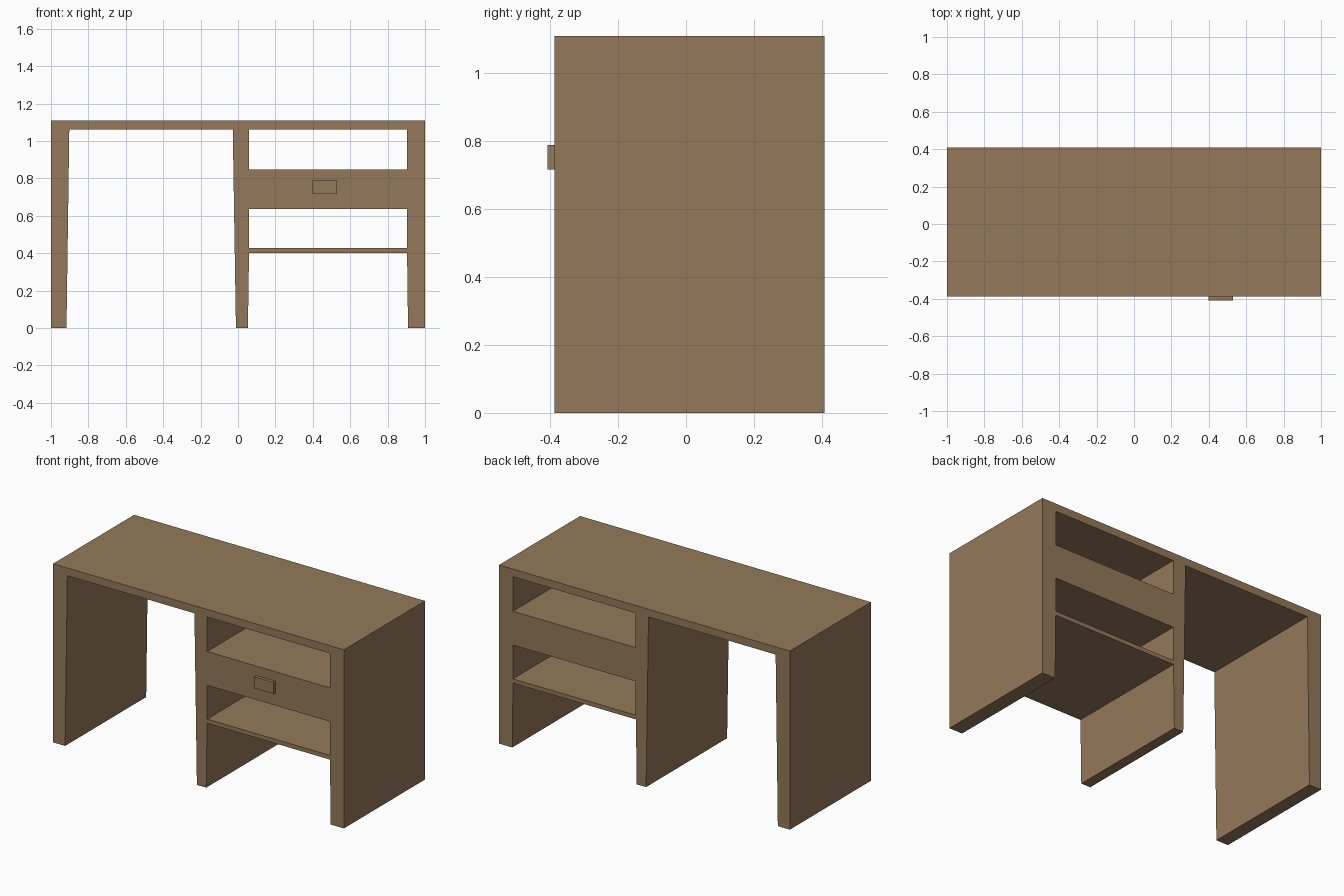
import bpy, math

if "Cube" in bpy.data.objects:
    bpy.data.objects.remove(bpy.data.objects["Cube"])

wood = bpy.data.materials.new("brown_wood")
wood.diffuse_color = (0.295, 0.19, 0.103, 1)
wood.use_nodes = True
wood.node_tree.nodes["Principled BSDF"].inputs["Base Color"].default_value = wood.diffuse_color

Y0, Y1 = -0.388, 0.408  # front and back planes


def rect(x0, x1, z0, z1):
    return [(x0, z0), (x1, z0), (x1, z1), (x0, z1)]


def extruded(name, loops, y0, y1):
    """Fill front-view loops (inner ones become holes) and extrude in depth."""
    cu = bpy.data.curves.new(name, 'CURVE')
    cu.dimensions = '2D'
    cu.fill_mode = 'BOTH'
    cu.extrude = (y1 - y0) / 2
    for pts in loops:
        sp = cu.splines.new('POLY')
        sp.points.add(len(pts) - 1)
        for p, (x, z) in zip(sp.points, pts):
            p.co = (x, z, 0, 1)
        sp.use_cyclic_u = True
    cu.materials.append(wood)
    ob = bpy.data.objects.new(name, cu)
    bpy.context.collection.objects.link(ob)
    ob.rotation_euler = (math.pi / 2, 0, 0)
    ob.location.y = (y0 + y1) / 2
    bpy.ops.object.select_all(action='DESELECT')
    ob.select_set(True)
    bpy.context.view_layer.objects.active = ob
    bpy.ops.object.convert(target='MESH')
    bpy.ops.object.shade_flat()
    return bpy.context.object


# Desk body: tapered legs, top, drawer block and shelf in one silhouette
outline = [(-1, 0), (-0.917, 0), (-0.902, 1.062), (-0.028, 1.062), (-0.011, 0),
           (0.053, 0), (0.059, 0.402), (0.904, 0.402), (0.909, 0),
           (1, 0), (1, 1.11), (-1, 1.11)]
upper_gap = rect(0.06, 0.904, 0.848, 1.062)
lower_gap = rect(0.06, 0.904, 0.428, 0.638)
extruded("desk_body", [outline, upper_gap, lower_gap], Y0, Y1)

# Drawer handle
extruded("drawer_handle", [rect(0.397, 0.53, 0.717, 0.789)], -0.408, Y0 + 0.002)
